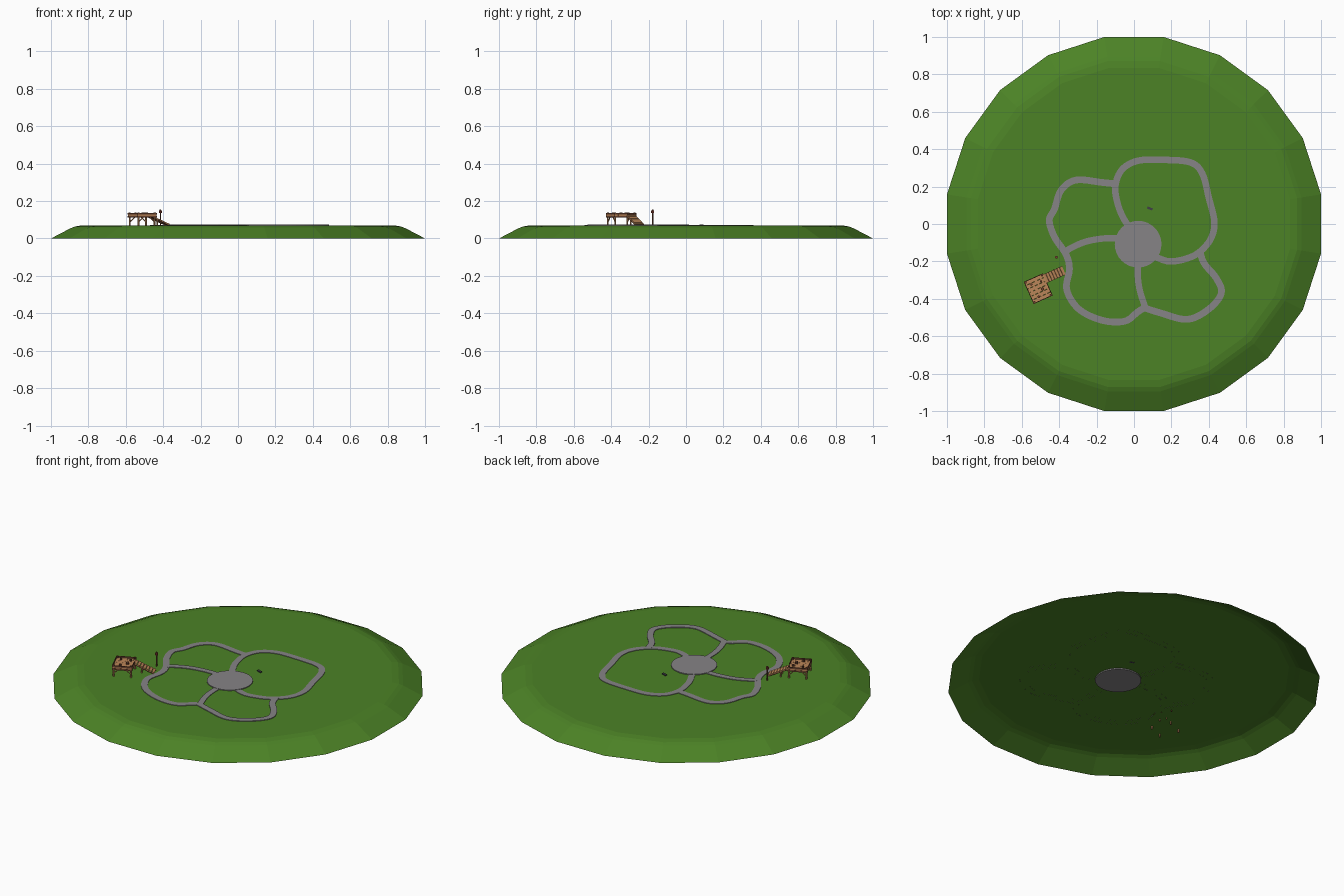
import bpy, bmesh, math
from mathutils import Vector, Matrix

if "Cube" in bpy.data.objects:
    bpy.data.objects.remove(bpy.data.objects["Cube"])

def mat(name, c):
    m = bpy.data.materials.new(name)
    m.diffuse_color = (*c, 1)
    m.use_nodes = True
    m.node_tree.nodes["Principled BSDF"].inputs["Base Color"].default_value = m.diffuse_color
    return m

GRASS = mat("grass green", (0.072, 0.225, 0.019))
STONE = mat("path grey", (0.24, 0.23, 0.24))
WOOD = mat("light wood", (0.50, 0.24, 0.10))
DARK = mat("dark wood", (0.16, 0.06, 0.03))
IRON = mat("dark grey", (0.05, 0.05, 0.06))
RED = mat("lamp red", (0.30, 0.06, 0.04))
TOP = 0.070

def make(name, bm, m):
    bmesh.ops.recalc_face_normals(bm, faces=bm.faces)
    me = bpy.data.meshes.new(name)
    bm.to_mesh(me)
    bm.free()
    me.materials.append(m)
    o = bpy.data.objects.new(name, me)
    bpy.context.collection.objects.link(o)
    return o

# Hill: open 20-sided shell with a softened shoulder
bm = bmesh.new()
rings = []
for r, z in [(1.0, 0), (0.895, 0.055), (0.872, 0.064), (0.835, TOP)]:
    r /= math.cos(math.radians(9))
    rings.append([bm.verts.new((r * math.cos(math.radians(9 + 18 * k)),
                                r * math.sin(math.radians(9 + 18 * k)), z)) for k in range(20)])
for a, b in zip(rings, rings[1:]):
    for k in range(20):
        bm.faces.new((a[k], a[(k + 1) % 20], b[(k + 1) % 20], b[k]))
bm.faces.new(rings[-1])
make("grass_hill", bm, GRASS)

# Central paved disc
bm = bmesh.new()
bmesh.ops.create_cone(bm, cap_ends=True, segments=32, radius1=0.125, radius2=0.125, depth=0.012,
                      matrix=Matrix.Translation((0.022, -0.108, 0.069)))
make("plaza_disc", bm, STONE)

def smooth(pts, n=6):
    # Catmull-Rom interpolation through the control points
    p = [Vector(q) for q in pts]
    p = [2 * p[0] - p[1]] + p + [2 * p[-1] - p[-2]]
    out = []
    for i in range(1, len(p) - 2):
        a, b, c, d = p[i - 1:i + 3]
        for s in range(n):
            t = s / n
            out.append(0.5 * (2 * b + (c - a) * t + (2 * a - 5 * b + 4 * c - d) * t * t
                              + (3 * b - a - 3 * c + d) * t ** 3))
    return out + [p[-2]]

def path(name, pts, w, z):
    # Raised ribbon with side walls
    c = smooth(pts)
    bm = bmesh.new()
    rows = []
    for i, q in enumerate(c):
        t = (c[min(i + 1, len(c) - 1)] - c[max(i - 1, 0)]).normalized()
        n = Vector((-t.y, t.x)) * w / 2
        rows.append([bm.verts.new((v.x, v.y, h)) for v, h in
                     [(q + n, TOP - 0.0003), (q + n, z), (q - n, z), (q - n, TOP - 0.0003)]])
    for a, b in zip(rows, rows[1:]):
        for k in range(3):
            bm.faces.new((a[k], a[k + 1], b[k + 1], b[k]))
    make(name, bm, STONE)

path("path_north_east", [(-0.02, -0.02), (-0.05, 0.02), (-0.085, 0.1), (-0.1, 0.2), (-0.065, 0.29),
     (0.02, 0.338), (0.15, 0.343), (0.3, 0.33), (0.365, 0.27), (0.4, 0.14), (0.43, 0.01),
     (0.41, -0.08), (0.35, -0.15), (0.28, -0.185), (0.19, -0.2), (0.11, -0.175)], 0.035, 0.0730)
path("path_west", [(-0.1, 0.215), (-0.17, 0.222), (-0.31, 0.235), (-0.39, 0.18), (-0.425, 0.08),
     (-0.453, 0.02), (-0.425, -0.07), (-0.365, -0.16), (-0.345, -0.24), (-0.36, -0.35),
     (-0.295, -0.455), (-0.17, -0.515), (-0.05, -0.52), (0.02, -0.47), (0.06, -0.445)], 0.036, 0.0733)
path("path_west_spoke", [(-0.09, -0.075), (-0.17, -0.078), (-0.26, -0.095), (-0.34, -0.13),
     (-0.37, -0.155)], 0.034, 0.0736)
path("path_south_spoke", [(0.02, -0.22), (0.022, -0.3), (0.035, -0.37), (0.06, -0.445)], 0.034, 0.0736)
path("path_south_east", [(0.045, -0.445), (0.14, -0.475), (0.285, -0.51), (0.4, -0.455), (0.467, -0.37),
     (0.44, -0.29), (0.375, -0.21), (0.35, -0.14)], 0.036, 0.0740)

# Helpers in the deck's own rotated frame
FRAME = Matrix.Translation((-0.512, -0.346, 0)) @ Matrix.Rotation(math.radians(24), 4, 'Z')

def box(name, pos, size, m, rot=None, frame=FRAME):
    bm = bmesh.new()
    bmesh.ops.create_cube(bm, size=1, matrix=frame @ Matrix.Translation(pos) @ (rot or Matrix())
                          @ Matrix.Diagonal((*size, 1)))
    return make(name, bm, m)

def rod(name, a, b, r, m, frame=FRAME, sides=6):
    a, b = Vector(a), Vector(b)
    d = b - a
    bm = bmesh.new()
    bmesh.ops.create_cone(bm, cap_ends=True, segments=sides, radius1=r, radius2=r, depth=d.length,
                          matrix=frame @ Matrix.Translation((a + b) / 2)
                          @ d.to_track_quat('Z', 'Y').to_matrix().to_4x4())
    return make(name, bm, m)

# Deck planks and edge beams
for i in range(6):
    box("deck_plank", (0, -0.0533 + i * 0.0213, 0.124), (0.112, 0.0205, 0.007), WOOD)
for s in (-1, 1):
    box("deck_beam_long", (s * 0.052, 0, 0.116), (0.006, 0.13, 0.01), DARK)
    box("deck_beam_short", (0, s * 0.062, 0.116), (0.112, 0.006, 0.01), DARK)
    # Corner posts, knee braces and corner knobs
    for t in (-1, 1):
        x, y = s * 0.048, t * 0.057
        rod("deck_post", (x, y, 0.052), (x, y, 0.128), 0.005, WOOD)
        rod("knee_brace", (x, y, 0.088), (x - s * 0.03, y, 0.115), 0.003, WOOD)
        rod("knob", (x, y, 0.127), (x, y, 0.14), 0.006, DARK, sides=8)
    # Low edging around the deck
    box("deck_edging_short", (0, s * 0.063, 0.132), (0.112, 0.004, 0.009), DARK)
box("deck_edging_back", (-0.054, 0, 0.132), (0.004, 0.13, 0.009), DARK)
box("deck_edging_front", (0.054, -0.026, 0.132), (0.004, 0.075, 0.009), DARK)

# Round items standing on the deck
for x, y, r in [(0.02, -0.01, 0.009), (-0.025, 0.035, 0.006), (0.03, 0.03, 0.006), (-0.015, -0.04, 0.007)]:
    rod("deck_item", (x, y, 0.126), (x, y, 0.138), r, DARK, sides=8)

# Ramp with cross planks and side rails
A, B = Vector((0.052, 0.034, 0.124)), Vector((0.165, 0.034, 0.075))
slope = Matrix.Rotation(math.atan2(A.z - B.z, B.x - A.x), 4, 'Y')
L = (B - A).length
for i in range(7):
    box("ramp_plank", A.lerp(B, (i + 0.5) / 7), (L / 7 * 0.88, 0.05, 0.005), WOOD, slope)
for s in (-1, 1):
    box("ramp_rail", (A + B) / 2 + Vector((0, s * 0.022, -0.005)), (L, 0.005, 0.006), DARK, slope)
    rod("ramp_post", (0.095, 0.034 + s * 0.02, 0.06), (0.095, 0.034 + s * 0.02, 0.105), 0.004, WOOD)

# Lamp post beside the ramp
I = Matrix.Translation((-0.415, -0.178, 0))
rod("lamp_post", (0, 0, 0.06), (0, 0, 0.138), 0.0035, DARK, I)
rod("lamp_head", (0, 0, 0.137), (0, 0, 0.150), 0.008, RED, I, 8)
rod("lamp_cap", (0, 0, 0.150), (0, 0, 0.155), 0.004, DARK, I, 8)

# Small metal marker lying on the lawn
box("lawn_marker", (0.085, 0.083, 0.0725), (0.03, 0.012, 0.007), IRON,
    Matrix.Rotation(math.radians(-20), 4, 'Z'), Matrix())
